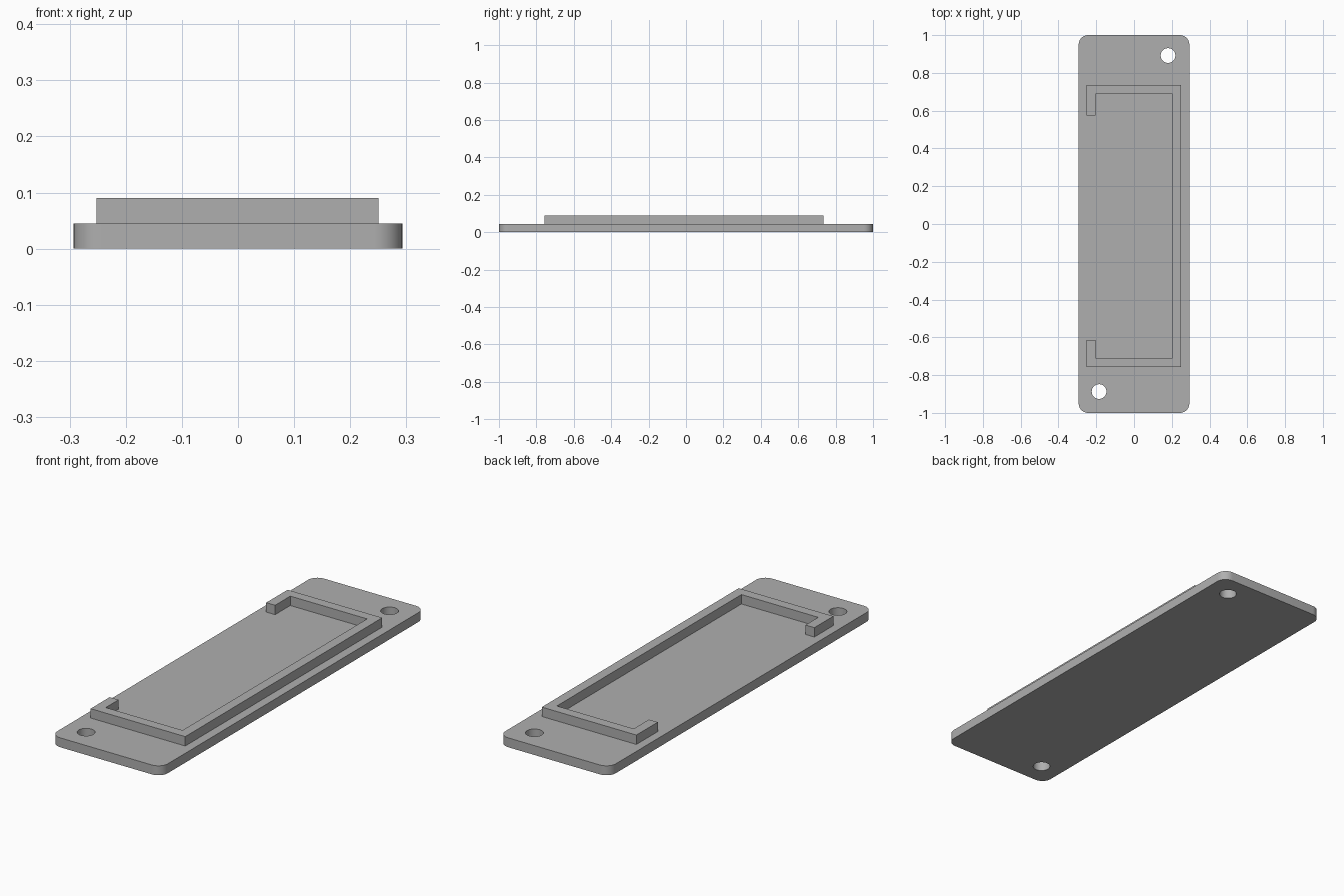
import bpy, bmesh
from math import cos, sin, pi, radians

cube = bpy.data.objects.get("Cube")
if cube:
    bpy.data.objects.remove(cube, do_unlink=True)

grey = bpy.data.materials.new("plain grey")
grey.use_nodes = True
colour = (0.43, 0.43, 0.43, 1)
grey.diffuse_color = colour
grey.node_tree.nodes["Principled BSDF"].inputs["Base Color"].default_value = colour


def arc(cx, cy, r, start, end, steps):
    """Points along an arc, angles in radians."""
    angles = [start + (end - start) * i / steps for i in range(steps + 1)]
    return [(cx + r * cos(a), cy + r * sin(a)) for a in angles]


def rounded_rectangle(hx, hy, r, steps=10):
    points = []
    for i, (sx, sy) in enumerate([(1, 1), (-1, 1), (-1, -1), (1, -1)]):
        points += arc(sx * (hx - r), sy * (hy - r), r, i * pi / 2, (i + 1) * pi / 2, steps)
    return points


def extruded(name, outlines, bottom, top):
    """Solid from closed outlines; later outlines inside the first are holes."""
    curve = bpy.data.curves.new(name, "CURVE")
    curve.dimensions = "2D"
    curve.fill_mode = "BOTH"
    curve.extrude = (top - bottom) / 2
    for outline in outlines:
        spline = curve.splines.new("POLY")
        spline.points.add(len(outline) - 1)
        for point, (x, y) in zip(spline.points, outline):
            point.co = (x, y, 0, 1)
        spline.use_cyclic_u = True
    obj = bpy.data.objects.new(name, curve)
    bpy.context.collection.objects.link(obj)
    bpy.ops.object.select_all(action="DESELECT")
    obj.select_set(True)
    bpy.context.view_layer.objects.active = obj
    bpy.ops.object.convert(target="MESH")
    obj = bpy.context.object
    obj.name = name

    # Weld the caps to the walls and lift into place
    bm = bmesh.new()
    bm.from_mesh(obj.data)
    bmesh.ops.remove_doubles(bm, verts=bm.verts, dist=0.0001)
    bmesh.ops.translate(bm, verts=bm.verts, vec=(0, 0, (bottom + top) / 2))
    bmesh.ops.recalc_face_normals(bm, faces=bm.faces)
    bm.to_mesh(obj.data)
    bm.free()
    obj.data.materials.clear()
    obj.data.materials.append(grey)
    bpy.ops.object.shade_smooth_by_angle(angle=radians(30))
    return obj


PLATE_TOP = 0.045
RIM_TOP = 0.09

# Base plate with rounded corners and two diagonal screw holes
holes = [arc(x, y, 0.039, 0, 2 * pi * 31 / 32, 31)
         for x, y in [(0.18, 0.892), (-0.185, -0.887)]]
extruded("base_plate", [rounded_rectangle(0.293, 1.0, 0.05)] + holes, 0, PLATE_TOP)

# Raised rim, open along the right side except for two short returns
left, right, back, front = 0.25, -0.252, 0.736, -0.757
wall = 0.047
rim = [(right, front), (left, front), (left, back), (right, back),
       (right, 0.574), (right + wall, 0.574),
       (right + wall, back - wall), (left - wall, back - wall),
       (left - wall, front + wall), (right + wall, front + wall),
       (right + wall, -0.613), (right, -0.613)]
extruded("raised_rim", [rim], PLATE_TOP, RIM_TOP)
